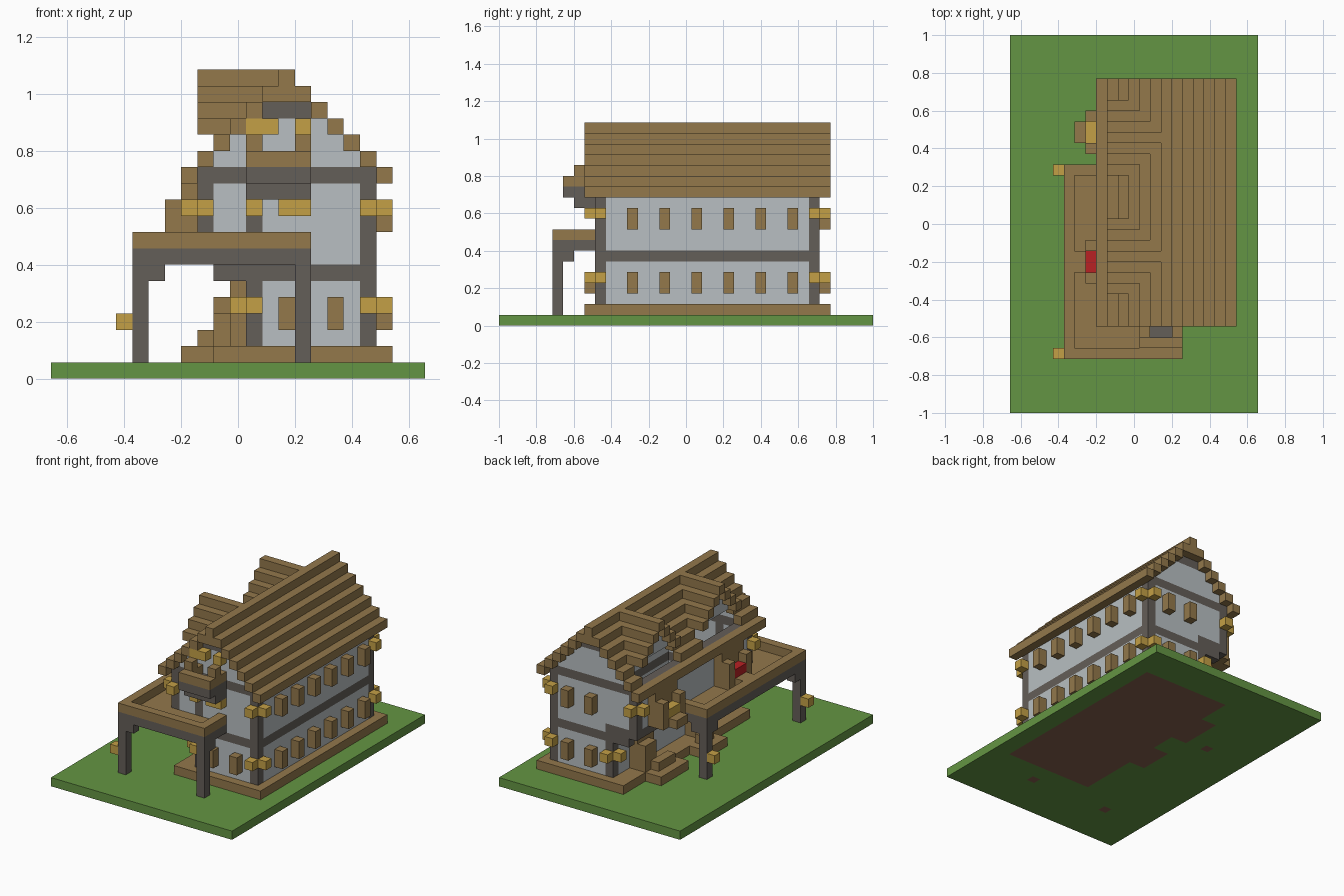
import bpy
import bmesh

if "Cube" in bpy.data.objects:
    bpy.data.objects.remove(bpy.data.objects["Cube"], do_unlink=True)

U = 2 / 35                      # size of one building block
NX, NY = 23, 35                 # plot size in blocks
cells = {}                      # block position -> (part, material)


def srgb(r, g, b):
    return tuple(((c / 255 + 0.055) / 1.055) ** 2.4 for c in (r, g, b)) + (1,)


def material(name, colour):
    m = bpy.data.materials.new(name)
    m.use_nodes = True
    m.diffuse_color = colour
    bsdf = m.node_tree.nodes["Principled BSDF"]
    bsdf.inputs["Base Color"].default_value = colour
    bsdf.inputs["Roughness"].default_value = 0.9
    return m


mats = {
    "grass": material("grass_green", srgb(100, 149, 67)),
    "dirt": material("dirt_brown", srgb(134, 95, 78)),
    "wood": material("wood_brown", srgb(147, 120, 75)),
    "beam": material("dark_timber", srgb(100, 94, 88)),
    "plaster": material("pale_plaster", srgb(184, 191, 194)),
    "lamp": material("lantern_yellow", srgb(196, 160, 70)),
    "red": material("red_cloth", srgb(184, 33, 36)),
}


def box(part, mat, x, y, z):
    """Fill an inclusive range of blocks; x, y, z are an index or (first, last)."""
    spans = [(s, s) if isinstance(s, int) else s for s in (x, y, z)]
    (x0, x1), (y0, y1), (z0, z1) = spans
    for i in range(x0, x1 + 1):
        for j in range(y0, y1 + 1):
            for k in range(z0, z1 + 1):
                cells[i, j, k] = (part, mat)


FRONT, BACK = 9, 29             # gable wall rows
LEFT_LOW, LEFT_UP, RIGHT = 12, 9, 19
RIDGE = 14
DORMERS = (14, 25)

# Plot and foundation
box("ground", "grass", (0, NX - 1), (0, NY - 1), 0)
box("foundation", "wood", (10, 20), (8, 30), 1)

# Ground storey and overhanging upper storey
for left, low, high in ((LEFT_LOW, 2, 5), (LEFT_UP, 7, 11)):
    for j in (FRONT, BACK):
        box("walls", "plaster", (left, RIGHT), j, (low, high))
    for i in (left, RIGHT):
        box("walls", "plaster", i, (FRONT, BACK), (low, high))
        for j in (FRONT, BACK):
            box("corner_posts", "beam", i, j, (low, high))
box("upper_floor", "beam", (LEFT_UP, LEFT_LOW), (FRONT, BACK), 7)
box("wall_plaster_left", "plaster", LEFT_UP, (FRONT + 1, BACK - 1), (8, 11))

# Horizontal timber beams and overhang brackets
for j in (FRONT, BACK):
    box("floor_beams", "beam", (10, RIGHT), j, 6)
    box("eave_beams", "beam", (LEFT_UP, RIGHT), j, 12)
for i in (LEFT_LOW, RIGHT):
    box("floor_beams", "beam", i, (FRONT, BACK), 6)
for i in (LEFT_UP, RIGHT):
    box("eave_beams", "beam", i, (FRONT, BACK), 12)


# Stepped roof with two side dormers
def main_height(i):
    return 18 - abs(i - RIDGE)


def dormer_height(i, j):
    d = min(abs(j - c) for c in DORMERS)
    return 18 - d if 9 <= i < RIDGE and d <= 3 else 0


for i in range(8, 21):
    for j in range(8, 31):
        box("roof", "wood", i, j, max(main_height(i), dormer_height(i, j)))
box("roof", "wood", RIDGE, (8, 30), 17)

# Gable walls, collar beams and dormer fronts
for j in (FRONT, BACK):
    for i in range(10, RIGHT):
        if main_height(i) > 13:
            box("gable_walls", "plaster", i, j, (13, main_height(i) - 1))
    box("collar_beams", "beam", (13, 15), j, 16)
for c in DORMERS:
    for d in range(-2, 3):
        box("dormer_walls", "plaster", 10, c + d, (15, 17 - abs(d)))

# Shutters on the long side and on both gables
for z in ((3, 4), (9, 10)):
    for j in range(12, 28, 3):
        box("side_shutters", "wood", 20, j, z)
    for i in (14, 17):
        box("back_shutters", "wood", i, 30, z)
for i in (14, 17):
    box("front_shutters", "wood", i, 8, (3, 4))

# Veranda with rail, posts and braces
box("veranda_floor", "wood", (5, 15), (5, 8), 7)
box("veranda_floor", "wood", (5, 8), (5, 22), 7)
for part, mat, k in (("veranda_beams", "beam", 7), ("veranda_rail", "wood", 8)):
    box(part, mat, (5, 15), 5, k)
    box(part, mat, 5, (5, 22), k)
    box(part, mat, 15, (5, 8), k)
    box(part, mat, (5, 8), 22, k)
for i, j, di, dj in ((5, 5, 1, 1), (15, 5, -1, 1), (5, 22, 1, -1)):
    box("veranda_posts", "beam", i, j, (1, 6))
    box("veranda_braces", "beam", i, j + dj, 6)
    if i == 5:
        box("veranda_braces", "beam", i + di, j, 6)

# Small balcony on the front gable
box("balcony_base", "beam", (12, 15), 7, 11)
box("balcony_base", "beam", (12, 15), 8, 11)
box("balcony_base", "beam", (12, 15), (6, 8), 12)
box("balcony_rail", "wood", (12, 15), 6, 13)
for i in (12, 15):
    box("balcony_rail", "wood", i, (7, 8), 13)
    box("balcony_rail", "wood", i, 7, 14)
box("front_door_post", "beam", 12, FRONT, (7, 11))

# Side benches under the dormers
for first, seat in ((12, "red"), (24, "lamp")):
    box("bench_base", "wood", (6, 8), (first + 1, first + 2), 8)
    box("bench_back", "wood", 8, (first, first + 3), (8, 11))
    for j in (first, first + 3):
        box("bench_arms", "wood", 7, j, (8, 10))
    box("bench_seat", seat, 7, (first + 1, first + 2), 9)

# Side steps at ground level
box("side_steps", "wood", (8, 9), (15, 18), 1)
box("side_steps", "wood", (8, 9), (22, 26), 1)
box("side_steps", "wood", 9, (23, 25), 2)
box("side_steps", "wood", 9, (16, 17), 2)
box("side_blocks", "wood", 10, (25, 26), (2, 4))
box("side_blocks", "wood", 10, (15, 16), (2, 3))
box("side_blocks", "wood", 11, (24, 26), (2, 5))
box("side_blocks", "wood", 11, (14, 16), (2, 5))

# Lanterns on the corners, the veranda posts and the front gable
for left, k in ((LEFT_LOW, 4), (LEFT_UP, 10)):
    for i, di in ((left, -1), (RIGHT, 1)):
        for j, dj in ((FRONT, -1), (BACK, 1)):
            box("lanterns", "lamp", i + di, j, k)
            box("lanterns", "lamp", i, j + dj, k)
for j in (5, 22):
    box("lanterns", "lamp", 4, j, 3)
box("lanterns", "lamp", 12, 8, 10)
box("lanterns", "lamp", (14, 15), 8, 10)
for i in (12, 13, 15):
    box("lanterns", "lamp", i, 8, 15)

# Bare soil beneath everything that stands on the plot
for i, j, k in list(cells):
    if k == 1:
        box("soil", "dirt", i, j, 0)

# Outer faces of the blocks, one mesh per part
CORNERS = ((0, 0), (1, 0), (1, 1), (0, 1))


def block_face(pos, axis, side):
    pts = []
    for a, b in CORNERS if side else reversed(CORNERS):
        p = list(pos)
        p[axis] += side
        p[(axis + 1) % 3] += a
        p[(axis + 2) % 3] += b
        pts.append(tuple(p))
    return pts


parts = {}
for pos, key in cells.items():
    parts.setdefault(key, []).append(pos)

for (part, mat), blocks in parts.items():
    bm = bmesh.new()
    verts = {}
    for pos in blocks:
        for axis in range(3):
            for side in (0, 1):
                near = list(pos)
                near[axis] += 2 * side - 1
                if tuple(near) in cells:
                    continue
                corners = []
                for p in block_face(pos, axis, side):
                    if p not in verts:
                        x, y, z = p
                        verts[p] = bm.verts.new(((x - NX / 2) * U, (y - NY / 2) * U, z * U))
                    corners.append(verts[p])
                bm.faces.new(corners)
    mesh = bpy.data.meshes.new(part)
    bm.to_mesh(mesh)
    bm.free()
    mesh.materials.append(mats[mat])
    bpy.context.scene.collection.objects.link(bpy.data.objects.new(part, mesh))
